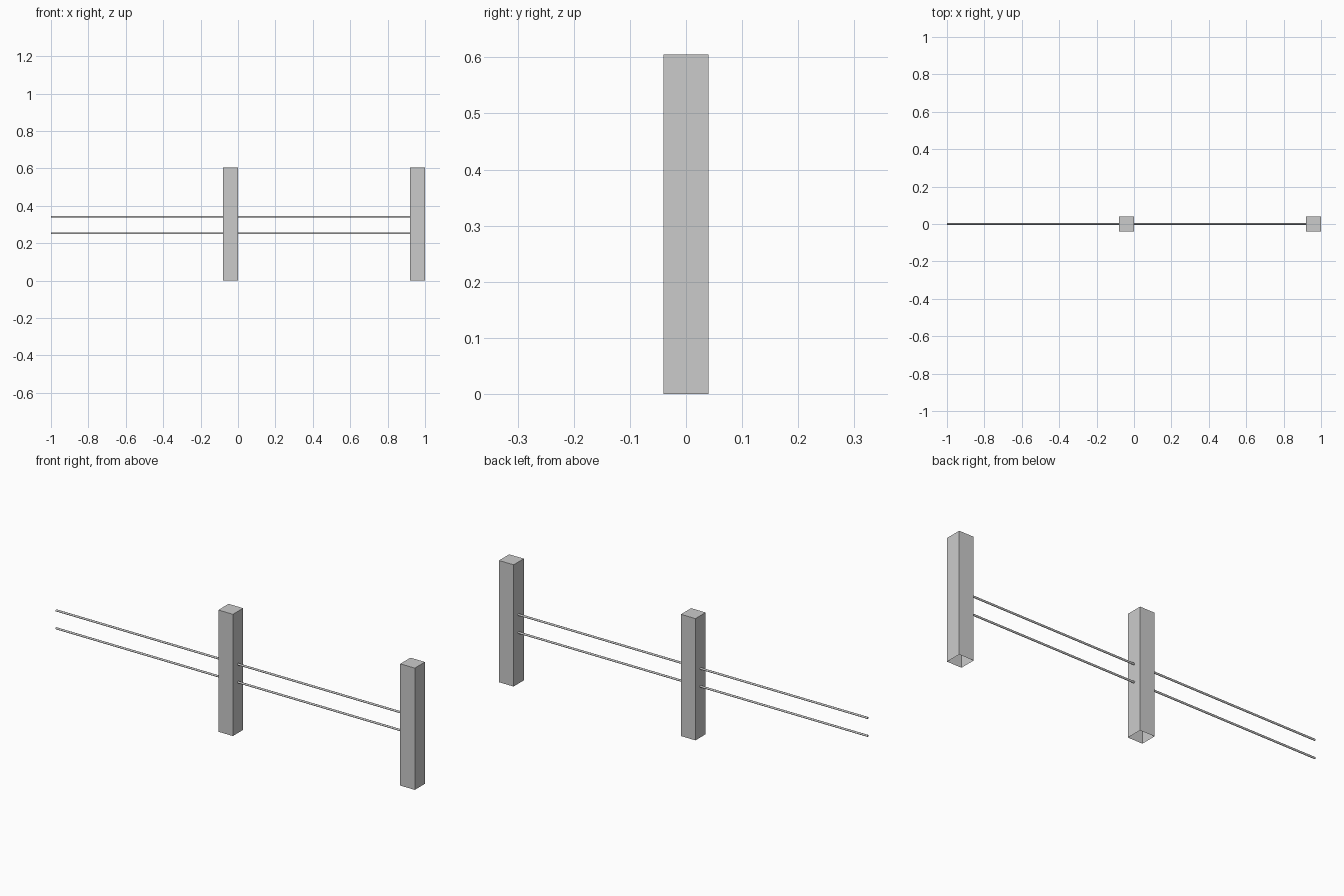
import bpy, bmesh, math
from mathutils import Matrix

if "Cube" in bpy.data.objects:
    bpy.data.objects.remove(bpy.data.objects["Cube"])

POST_W, POST_H, ROD_R = 0.08, 0.605, 0.005


def finish(name, bm):
    mesh = bpy.data.meshes.new(name)
    bm.to_mesh(mesh)
    bm.free()
    ob = bpy.data.objects.new(name, mesh)
    bpy.context.collection.objects.link(ob)
    return ob


def post(name, x):
    # Square post, open underneath
    bm = bmesh.new()
    bmesh.ops.create_cube(bm, size=1, matrix=Matrix.Translation((x, 0, POST_H / 2))
                          @ Matrix.Diagonal((POST_W, POST_W, POST_H, 1)))
    bm.normal_update()
    bottom = [f for f in bm.faces if f.normal.z < -0.5]
    bmesh.ops.delete(bm, geom=bottom, context='FACES')
    return finish(name, bm)


def rail(name, x0, x1, z):
    # Thin round rail running along x
    bm = bmesh.new()
    bmesh.ops.create_cone(bm, cap_ends=True, segments=10, radius1=ROD_R, radius2=ROD_R,
                          depth=x1 - x0, matrix=Matrix.Translation(((x0 + x1) / 2, 0, z))
                          @ Matrix.Rotation(math.pi / 2, 4, 'Y'))
    for f in bm.faces:
        f.smooth = len(f.verts) == 4
    return finish(name, bm)


# Two identical fence sections, each a post with two rails to its left
for i, end in enumerate((0.0, 1.0), 1):
    post(f"post_{i}", end - POST_W / 2)
    rail(f"lower_rail_{i}", end - 1, end - POST_W, 0.253)
    rail(f"upper_rail_{i}", end - 1, end - POST_W, 0.342)
